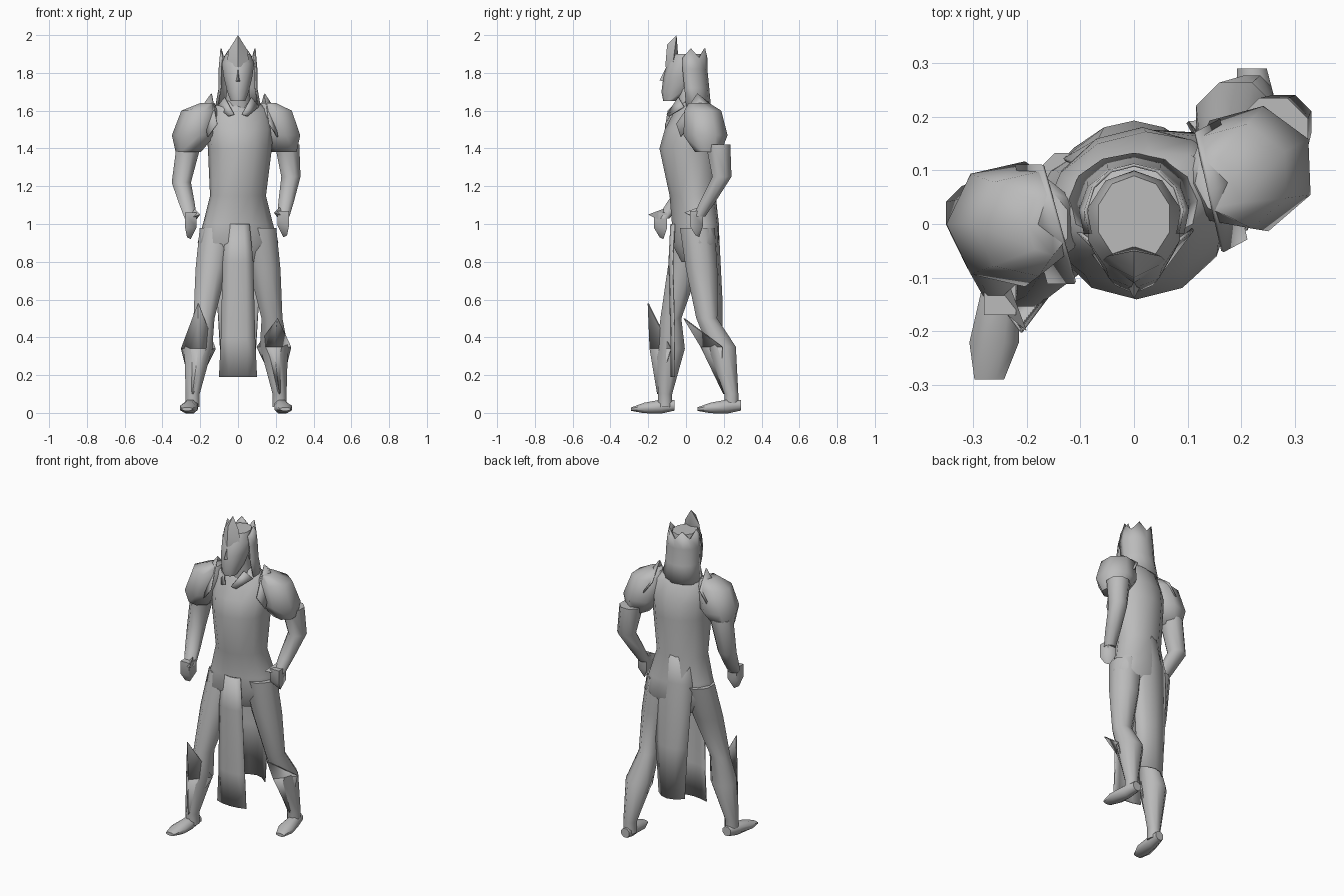
import bpy
import bmesh
import math
from mathutils import Matrix, Vector

default_cube = bpy.data.objects.get("Cube")
if default_cube:
    bpy.data.objects.remove(default_cube)

shade = (.5, .5, .5, 1)
grey = bpy.data.materials.new("plain grey")
grey.use_nodes = True
grey.diffuse_color = shade
grey.node_tree.nodes["Principled BSDF"].inputs["Base Color"].default_value = shade


def finish(name, bm, thickness=0):
    """Turn a bmesh into a grey, smooth shaded object."""
    bmesh.ops.recalc_face_normals(bm, faces=bm.faces)
    mesh = bpy.data.meshes.new(name)
    bm.to_mesh(mesh)
    bm.free()
    mesh.materials.append(grey)
    part = bpy.data.objects.new(name, mesh)
    bpy.context.collection.objects.link(part)
    if thickness:
        solid = part.modifiers.new("thickness", 'SOLIDIFY')
        solid.thickness = thickness
        solid.offset = 0
    bpy.ops.object.select_all(action='DESELECT')
    part.select_set(True)
    bpy.context.view_layer.objects.active = part
    bpy.ops.object.shade_smooth_by_angle(angle=math.radians(55))
    return part


def loft(name, rings, sides=8, yaw=0, upright=False):
    """Skin elliptical rings, each given as centre, half width, half depth."""
    bm = bmesh.new()
    turn = Matrix.Rotation(math.radians(yaw), 3, 'Z')
    loops = []
    for centre, width, depth in rings:
        loop = []
        for i in range(sides):
            angle = math.tau * (i + .5) / sides
            across, along = width * math.cos(angle), depth * math.sin(angle)
            offset = Vector((across, 0, along) if upright else (across, along, 0))
            loop.append(bm.verts.new(Vector(centre) + turn @ offset))
        loops.append(loop)
    for low, high in zip(loops, loops[1:]):
        for i in range(sides):
            j = (i + 1) % sides
            bm.faces.new((low[i], low[j], high[j], high[i]))
    bm.faces.new(loops[0])
    bm.faces.new(loops[-1])
    return finish(name, bm)


def tube(name, points, radii):
    return loft(name, [(p, r, r) for p, r in zip(points, radii)])


def hull(name, points):
    bm = bmesh.new()
    for point in points:
        bm.verts.new(point)
    bmesh.ops.convex_hull(bm, input=bm.verts)
    return finish(name, bm)


def sheet(name, rows):
    """Thin plate through rows of points."""
    bm = bmesh.new()
    grid = [[bm.verts.new(point) for point in row] for row in rows]
    for upper, lower in zip(grid, grid[1:]):
        for i in range(len(upper) - 1):
            bm.faces.new((upper[i], upper[i + 1], lower[i + 1], lower[i]))
    return finish(name, bm, .006)


# Torso, turned slightly towards its right
loft("torso", [((0, .05, .8), .14, .07), ((0, .05, .9), .22, .12),
               ((0, .05, 1), .19, .12), ((0, .035, 1.15), .15, .12),
               ((.01, .02, 1.4), .17, .16), ((.01, .03, 1.5), .18, .14),
               ((.01, .04, 1.61), .16, .09), ((0, .03, 1.66), .07, .06)],
     sides=12, yaw=14)
tube("neck", [(0, .03, 1.6), (0, 0, 1.74)], [.08, .06])


# Legs, feet and pointed shin guards
def build_leg(side, hip, knee, calf, ankle, toe, guard_tip):
    hip, knee, calf, ankle, toe = map(Vector, (hip, knee, calf, ankle, toe))
    sole = ankle.copy()
    sole.z = .03
    tube(side + "_leg", [hip, hip.lerp(knee, .45), knee, calf, ankle, sole],
         [.1, .09, .06, .08, .04, .04])

    heel = sole + Vector((0, .05, .01))
    profile = zip((0, .3, .7, 1), (.03, .04, .05, .03), (.03, .04, .03, .01))
    loft(side + "_foot", [(heel.lerp(toe, t), width, height)
                          for t, width, height in profile], upright=True)

    outline = [calf + Vector((x, y, 0)) for x, y in ((-.09, 0), (0, -.11), (.09, 0))]
    base = ankle - Vector((0, .04, 0))
    for name, end in (("_knee_guard", guard_tip), ("_shin_guard", base)):
        sheet(side + name, [[end, end, end], outline])


build_leg("right", hip=(-.11, .04, .98), knee=(-.18, -.08, .5), calf=(-.21, -.08, .34),
          ankle=(-.24, -.11, .1), toe=(-.27, -.29, .02), guard_tip=(-.21, -.2, .58))
build_leg("left", hip=(.11, .06, .98), knee=(.18, .11, .5), calf=(.19, .19, .35),
          ankle=(.22, .24, .1), toe=(.25, .06, .02), guard_tip=(.21, -.01, .5))


# Arms and hands
def build_arm(side, inward, upper, elbow, wrist):
    upper, elbow, wrist = map(Vector, (upper, elbow, wrist))
    tube(side + "_arm", [upper, elbow, elbow.lerp(wrist, .6), wrist],
         [.07, .055, .045, .035])

    def reach(x, y, z):
        return wrist + Vector((x * inward, y, z))

    knuckles = [reach(x, y, z) for x in (-.03, .03) for y in (-.05, .02)
                for z in (.03, -.05)]
    hull(side + "_hand", knuckles + [reach(0, 0, -.11), reach(-.02, -.02, -.1)])
    hull(side + "_thumb", [reach(.05, -.08, .02), reach(.02, 0, .05),
                           reach(.02, 0, -.02), reach(-.01, -.03, 0)])


build_arm("right", 1, upper=(-.26, .02, 1.42), elbow=(-.3, .02, 1.22), wrist=(-.25, -.12, 1.03))
build_arm("left", -1, upper=(.26, .17, 1.42), elbow=(.28, .19, 1.25), wrist=(.24, .07, 1.04))

# Shoulder armour with raised inner rims; the left set is mirrored and turned
mirror = (Matrix.Translation((.14, .06, 0)) @ Matrix.Rotation(math.radians(28), 4, 'Z')
          @ Matrix.Translation((-.14, 0, 0)) @ Matrix.Scale(-1, 4, (1, 0, 0)))
for side in ("right", "left"):
    plate = loft(side + "_shoulder_plate", [
        ((-.26, 0, 1.38), .07, .07), ((-.23, 0, 1.47), .12, .12),
        ((-.2, 0, 1.6), .1, .1), ((-.16, 0, 1.64), .04, .06)], sides=7)
    crest = [Vector(p) for p in ((-.11, -.11, 1.53), (-.14, 0, 1.69), (-.17, .11, 1.6))]
    rim = sheet(side + "_shoulder_rim", [crest, [p - Vector((.05, 0, .07)) for p in crest]])
    if side == "left":
        for part in (plate, rim):
            part.data.transform(mirror)
            part.data.flip_normals()


# Hanging cloths, bowed across their width
def drape(name, bow, rows):
    columns = (-1, -.5, 0, .5, 1)
    sheet(name, [[(width * k, y + bow * (1 - k * k), z) for k in columns]
                 for z, y, width in rows])


drape("front_cloth", -.02, [(1, -.06, .06), (.8, -.07, .08), (.4, -.06, .09), (.19, -.06, .1)])
drape("back_cloth", .05, [(1.2, .1, .08), (1, .12, .13), (.6, .14, .11), (.28, .14, .09)])

# Head with nose and brow crest
loft("head", [((0, -.08, 1.65), .04, .04), ((0, -.05, 1.7), .06, .08),
              ((0, -.02, 1.78), .08, .1), ((0, 0, 1.85), .09, .1),
              ((0, .01, 1.9), .07, .08)], sides=10)
hull("nose", [(0, -.14, 1.76), (-.02, -.1, 1.75), (.02, -.1, 1.75), (0, -.1, 1.84)])
crest = [(0, -.11, 1.83), (0, -.1, 1.95), (0, -.05, 2), (0, -.04, 1.87)]
for side in (-1, 1):
    crest += [(side * .05, -.06, 1.92), (side * .06, -.07, 1.84)]
hull("brow_crest", crest)

# Hood around the back of the head, with a jagged crown edge
hood = []
for radius, centre, height, jag in ((.09, .02, 1.88, .05), (.1, .02, 1.82, 0),
                                    (.1, .03, 1.72, 0), (.12, .04, 1.61, 0)):
    row = []
    for i in range(9):
        angle = math.radians(-25 + 230 * i / 8)
        row.append((radius * math.cos(angle), centre + .09 * math.sin(angle),
                    height + jag * (i % 2)))
    hood.append(row)
sheet("hood", hood)

# Collar points beside the throat
for side, word in ((-1, "right"), (1, "left")):
    inner = [(side * .02, -.1, 1.58), (side * .07, -.04, 1.67)]
    outer = [(side * .05, -.09, 1.57), (side * .11, -.01, 1.62)]
    sheet(word + "_collar", [inner, outer])
